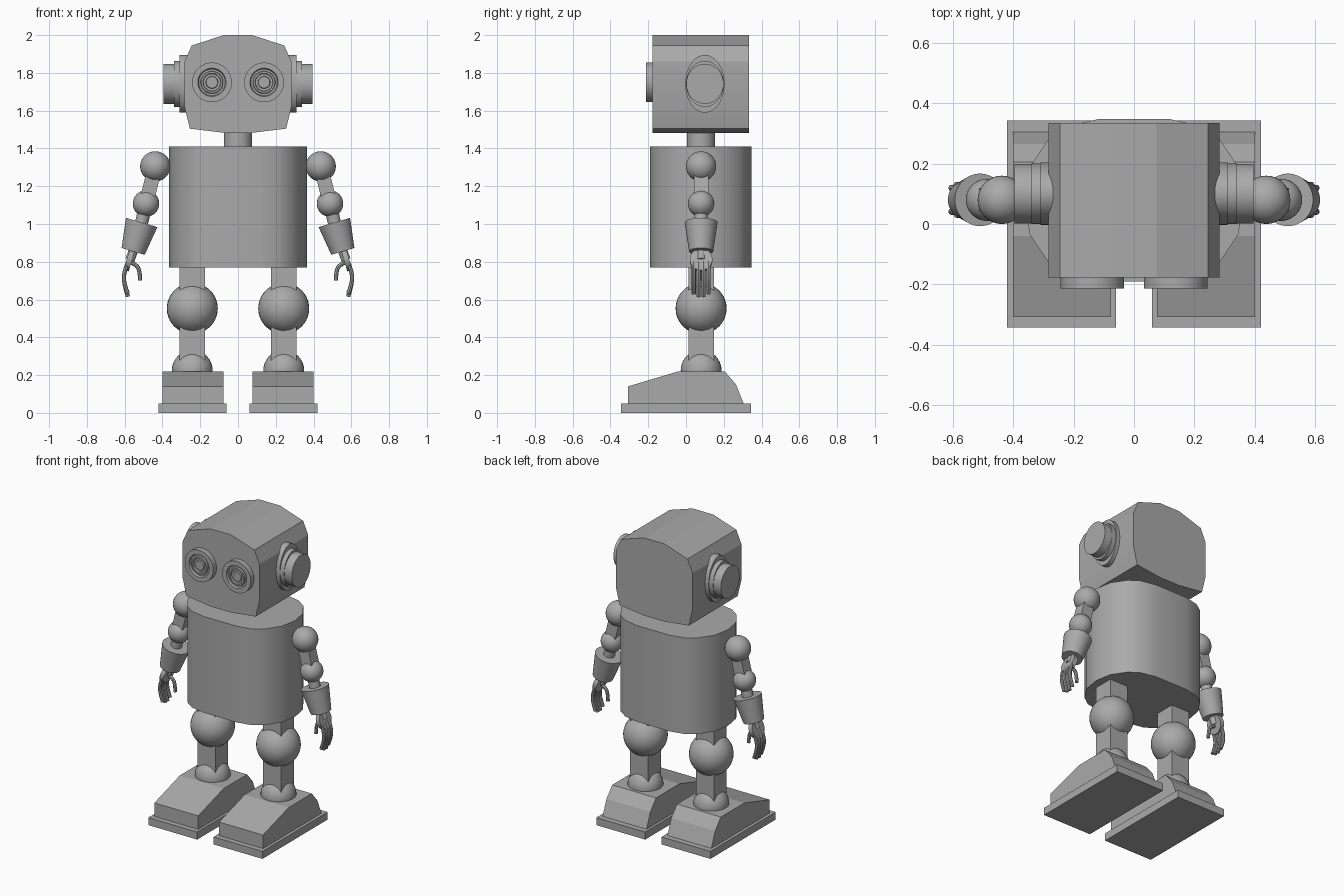
import bpy, bmesh, math
from mathutils import Vector

if "Cube" in bpy.data.objects:
    bpy.data.objects.remove(bpy.data.objects["Cube"], do_unlink=True)

GREY = (0.4, 0.4, 0.4, 1)
metal = bpy.data.materials.new("plain_grey")
metal.use_nodes = True
metal.diffuse_color = GREY
metal.node_tree.nodes["Principled BSDF"].inputs["Base Color"].default_value = GREY

CY = 0.08  # shared depth of the limb axes


def finish(name, bm, angle=30):
    bmesh.ops.recalc_face_normals(bm, faces=bm.faces)
    mesh = bpy.data.meshes.new(name)
    bm.to_mesh(mesh)
    bm.free()
    ob = bpy.data.objects.new(name, mesh)
    bpy.context.collection.objects.link(ob)
    mesh.materials.append(metal)
    bpy.ops.object.select_all(action='DESELECT')
    ob.select_set(True)
    bpy.context.view_layer.objects.active = ob
    bpy.ops.object.shade_smooth_by_angle(angle=math.radians(angle))
    return ob


def prism(name, points, offset, angle=30):
    """Extrude a closed outline along an offset."""
    bm = bmesh.new()
    face = bm.faces.new([bm.verts.new(p) for p in points])
    out = bmesh.ops.extrude_face_region(bm, geom=[face], use_keep_orig=True)
    verts = [g for g in out["geom"] if isinstance(g, bmesh.types.BMVert)]
    bmesh.ops.translate(bm, verts=verts, vec=offset)
    return finish(name, bm, angle)


def ball(name, centre, radius):
    bm = bmesh.new()
    bmesh.ops.create_uvsphere(bm, u_segments=32, v_segments=20, radius=radius)
    bmesh.ops.translate(bm, verts=bm.verts, vec=centre)
    return finish(name, bm)


def box(name, low, high):
    (x0, y0, z0), (x1, y1, z1) = low, high
    outline = [(x0, y0, z0), (x1, y0, z0), (x1, y1, z0), (x0, y1, z0)]
    return prism(name, outline, (0, 0, z1 - z0))


def lathe(name, origin, axis, profile, stretch=1, segments=40):
    """Turn (distance, radius) pairs around an axis; stretch scales depth."""
    axis = Vector(axis).normalized()
    u = axis.cross(Vector((0, 1, 0)))
    u = u.normalized() if u.length > 0.01 else Vector((1, 0, 0))
    v = axis.cross(u)
    bm = bmesh.new()
    rings = []
    for dist, radius in profile:
        ring = []
        for i in range(segments):
            a = math.tau * (i + 0.5) / segments
            p = u * math.cos(a) + v * (math.sin(a) * stretch)
            ring.append(bm.verts.new(Vector(origin) + axis * dist + p * radius))
        rings.append(ring)
    for a, b in zip(rings, rings[1:]):
        for i in range(segments):
            j = (i + 1) % segments
            bm.faces.new((a[i], a[j], b[j], b[i]))
    bm.faces.new(rings[0])
    bm.faces.new(rings[-1])
    return finish(name, bm)


def rod(name, start, end, radius, segments=24):
    d = Vector(end) - Vector(start)
    return lathe(name, start, d, [(0, radius), (d.length, radius)], 1, segments)


def finger(name, points, radius):
    """Round-section curve turned into a mesh."""
    cu = bpy.data.curves.new(name, 'CURVE')
    cu.dimensions = '3D'
    cu.bevel_depth = radius
    cu.bevel_resolution = 2
    cu.use_fill_caps = True
    sp = cu.splines.new('NURBS')
    sp.points.add(len(points) - 1)
    for p, co in zip(sp.points, points):
        p.co = (*co, 1)
    sp.use_endpoint_u = True
    sp.order_u = 3
    ob = bpy.data.objects.new(name, cu)
    bpy.context.collection.objects.link(ob)
    bpy.ops.object.select_all(action='DESELECT')
    ob.select_set(True)
    bpy.context.view_layer.objects.active = ob
    bpy.ops.object.convert(target='MESH')
    ob = bpy.context.object
    ob.data.materials.clear()
    ob.data.materials.append(metal)
    bpy.ops.object.shade_smooth_by_angle(angle=math.radians(40))


# Head: faceted outline pulled from face to back
half = [(0.075, 2.0), (0.245, 1.945), (0.283, 1.86), (0.283, 1.62), (0.255, 1.505), (0.075, 1.483)]
outline = half + [(-x, z) for x, z in reversed(half)]
prism("head", [(x, -0.178, z) for x, z in outline], (0, 0.512, 0), 15)

# Neck and oval torso
rod("neck", (0, CY, 1.40), (0, CY, 1.50), 0.075, 32)
half = [(0.12, 0.347), (0.22, 0.325), (0.285, 0.28), (0.345, 0.19), (0.365, 0.08),
        (0.345, -0.035), (0.285, -0.125), (0.22, -0.17), (0.12, -0.19)]
outline = half + [(-x, y) for x, y in reversed(half)]
prism("torso", [(x, y, 0.77) for x, y in outline], (0, 0, 0.64))

eye_profile = [(0, 0.105), (0.035, 0.105), (0.035, 0.075), (0.022, 0.07), (0.022, 0.06),
               (0.032, 0.057), (0.032, 0.048), (0.022, 0.045), (0.022, 0.033), (0.03, 0.03)]
ear_profile = [(0.26, 0.153), (0.31, 0.153), (0.31, 0.122), (0.34, 0.122),
               (0.34, 0.106), (0.395, 0.106)]

for s, side in ((1, "left"), (-1, "right")):
    # Eye and ear
    lathe(side + "_eye", (s * 0.138, -0.178, 1.75), (0, -1, 0), eye_profile)
    lathe(side + "_ear", (0, 0.1, 1.742), (s, 0, 0), ear_profile[:2], 0.68)
    lathe(side + "_ear_cap", (0, 0.1, 1.742), (s, 0, 0), ear_profile[2:4], 0.82)
    lathe(side + "_ear_knob", (0, 0.1, 1.742), (s, 0, 0), ear_profile[4:], 0.93)

    # Arm: ball joints, square upper bar, round wrist link, tapered cuff
    shoulder = Vector((s * 0.438, CY, 1.305))
    elbow = Vector((s * 0.487, CY, 1.108))
    ball(side + "_shoulder", shoulder, 0.08)
    ball(side + "_elbow", elbow, 0.07)
    d = elbow - shoulder
    across = d.cross(Vector((0, 1, 0))).normalized() * 0.038
    deep = Vector((0, 0.038, 0))
    prism(side + "_upper_arm", [shoulder + across + deep, shoulder - across + deep,
          shoulder - across - deep, shoulder + across - deep], d)
    top, bottom = Vector((s * 0.51, CY, 1.008)), Vector((s * 0.555, CY, 0.855))
    rod(side + "_forearm_link", elbow, top, 0.035)
    length = (bottom - top).length
    lathe(side + "_cuff", top, bottom - top, [(0, 0.087), (length, 0.064)])

    # Hand: flat round palm with four fingers and a thumb
    rod(side + "_wrist", bottom, (s * 0.572, CY, 0.81), 0.025)
    lathe(side + "_palm", (s * 0.575, CY, 0.81), (s, 0, 0.3), [(-0.014, 0.06), (0.014, 0.06)])
    for i in range(4):
        y = CY + (i - 1.5) * 0.026
        tip = 0.615 if i in (1, 2) else 0.63
        finger(f"{side}_finger_{i + 1}", [(s * 0.582, y, 0.80), (s * 0.602, y, 0.75),
               (s * 0.606, y, 0.69), (s * 0.583, y, tip)], 0.011)
    finger(side + "_thumb", [(s * 0.572, CY, 0.80), (s * 0.54, CY, 0.785),
           (s * 0.52, CY, 0.755), (s * 0.518, CY, 0.70)], 0.011)

    # Leg: square post through knee and ankle balls
    x = s * 0.242
    box(side + "_leg", (x - 0.067, CY - 0.067, 0.2), (x + 0.067, CY + 0.067, 0.78))
    ball(side + "_knee", (x, CY, 0.553), 0.135)
    ball(side + "_ankle", (x, CY, 0.225), 0.108)

    # Foot: sloped shoe on a flat sole
    shoe = [(-0.308, 0.05), (-0.308, 0.14), (-0.04, 0.22), (0.205, 0.22), (0.265, 0.15), (0.305, 0.05)]
    prism(side + "_shoe", [(s * 0.077, y, z) for y, z in shoe], (s * 0.323, 0, 0), 12)
    box(side + "_sole", (s * 0.06, -0.343, 0), (s * 0.42, 0.343, 0.05))
